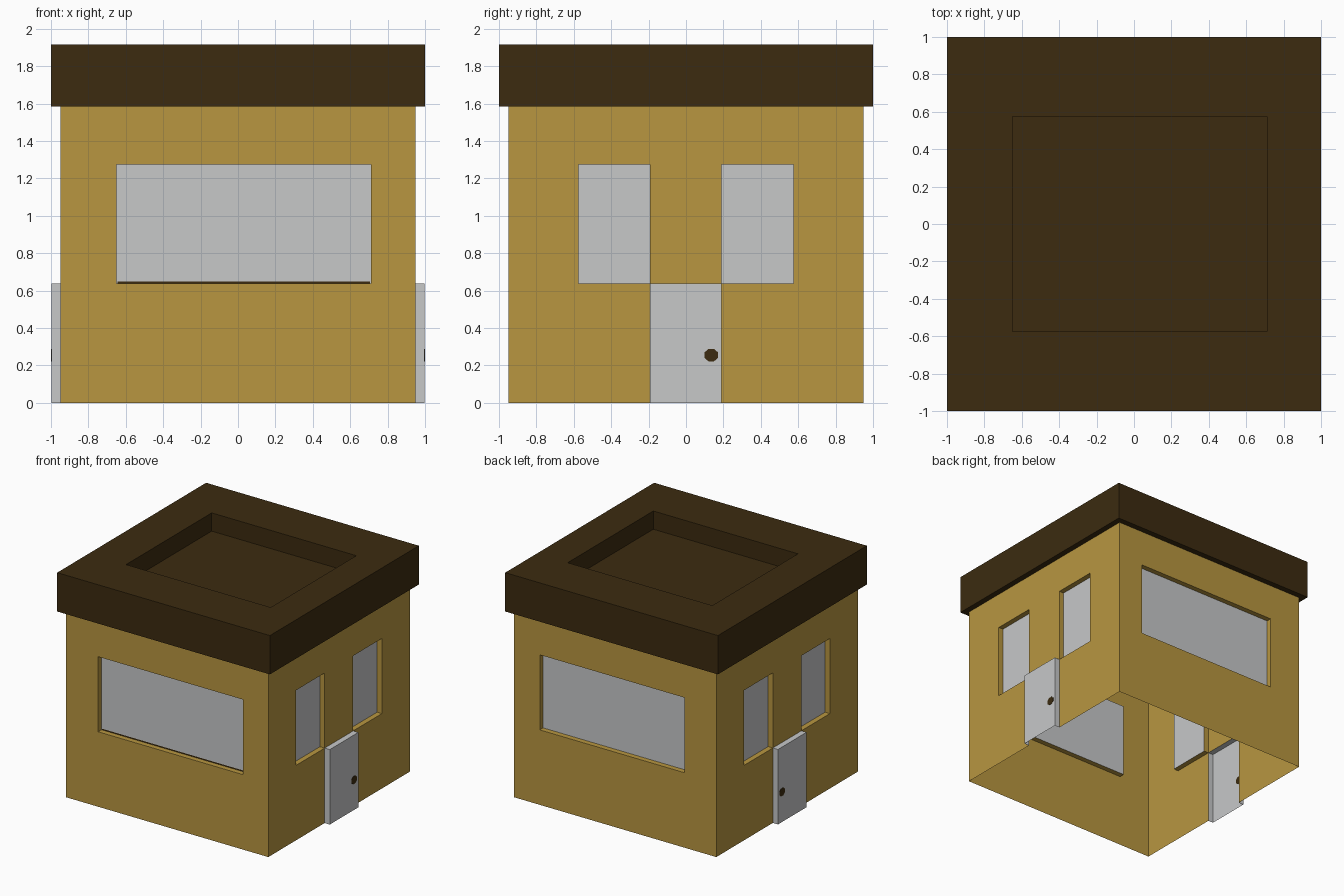
import bpy, math
from mathutils import Vector

if "Cube" in bpy.data.objects:
    bpy.data.objects.remove(bpy.data.objects["Cube"])


def material(name, rgb):
    m = bpy.data.materials.new(name)
    m.diffuse_color = (*rgb, 1)
    m.use_nodes = True
    m.node_tree.nodes["Principled BSDF"].inputs["Base Color"].default_value = m.diffuse_color
    return m


OCHRE = material("ochre_wall", (0.479, 0.305, 0.051))
GREY = material("pale_grey", (0.571, 0.578, 0.584))
BROWN = material("dark_brown", (0.045, 0.024, 0.005))


def make(name, faces, mat):
    """Build an object from a list of polygons, merging shared corners."""
    index, polys = {}, []
    for f in faces:
        polys.append([index.setdefault(tuple(round(c, 4) for c in p), len(index)) for p in f])
    mesh = bpy.data.meshes.new(name)
    mesh.from_pydata(list(index), [], polys)
    mesh.materials.append(mat)
    ob = bpy.data.objects.new(name, mesh)
    bpy.context.collection.objects.link(ob)
    return ob


def bridge(a, b):
    n = len(a)
    return [[a[i], a[(i + 1) % n], b[(i + 1) % n], b[i]] for i in range(n)]


H = 0.95          # half width of the walls
WALL_TOP = 1.585
SILL, HEAD = 0.637, 1.275
RECESS = -0.045   # window depth
PROUD = 0.048     # door projection

long_side = [(-0.65, 0.71, SILL, HEAD, RECESS)]
door_side = [(-0.575, -0.193, SILL, HEAD, RECESS),
             (0.19, 0.575, SILL, HEAD, RECESS),
             (-0.193, 0.19, 0.0, SILL, PROUD)]

# name, outward normal, rightward direction, sign of world axis, openings
sides = [("front", (0, -1, 0), (1, 0, 0), 1, long_side),
         ("right", (1, 0, 0), (0, 1, 0), 1, door_side),
         ("back", (0, 1, 0), (-1, 0, 0), -1, long_side),
         ("left", (-1, 0, 0), (0, -1, 0), -1, door_side)]

wall_faces = []
for name, n, r, s, openings in sides:
    n, r = Vector(n), Vector(r)

    def P(u, z, d=0.0):
        return r * u + n * (H + d) + Vector((0, 0, z))

    def rect(u0, u1, z0, z1, d=0.0):
        return [P(u0, z0, d), P(u1, z0, d), P(u1, z1, d), P(u0, z1, d)]

    local = [(*sorted((s * a, s * b)), z0, z1, d) for a, b, z0, z1, d in openings]

    # wall sheet as a grid with the openings left out
    us = sorted({-H, H} | {u for o in local for u in o[:2]})
    zs = sorted({0.0, WALL_TOP} | {z for o in local for z in o[2:4]})
    for u0, u1 in zip(us, us[1:]):
        for z0, z1 in zip(zs, zs[1:]):
            uc, zc = (u0 + u1) / 2, (z0 + z1) / 2
            if not any(o[0] < uc < o[1] and o[2] < zc < o[3] for o in local):
                wall_faces.append(rect(u0, u1, z0, z1))

    # recessed windows and projecting doors
    panes = []
    for u0, u1, z0, z1, d in local:
        outer, inner = rect(u0, u1, z0, z1), rect(u0, u1, z0, z1, d)
        ring = bridge(outer, inner)
        if d < 0:
            wall_faces += ring
            panes.append(inner)
        else:
            make(name + "_door", ring[1:] + [inner], GREY)
            # eight-sided flat knob, let through the door
            pts = [(0.135 + 0.037 * cx, 0.255 + 0.033 * cz) for cx, cz in
                   [(math.cos(math.radians(22.5 + 45 * k)) / math.cos(math.radians(22.5)),
                     math.sin(math.radians(22.5 + 45 * k)) / math.cos(math.radians(22.5)))
                    for k in range(8)]]
            if s < 0:
                pts.reverse()
            low = [P(s * y, z, PROUD - 0.002) for y, z in pts]
            high = [P(s * y, z, PROUD + 0.002) for y, z in pts]
            make(name + "_door_knob", bridge(low, high) + [high, low[::-1]], BROWN)
    make(name + "_windows", panes, GREY)

    # thin dark strip along the foot of the front window
    if name == "front":
        u0, u1 = local[0][:2]
        make("front_window_strip",
             [rect(u0 + 0.005, u1 - 0.005, SILL + 0.002, SILL + 0.012, RECESS + 0.003)], BROWN)

make("walls", wall_faces, OCHRE)


# roof slab: eave, sides, rim, then the sunken middle
def level(x0, x1, y0, y1, z):
    return [Vector(p) for p in ((x0, y0, z), (x1, y0, z), (x1, y1, z), (x0, y1, z))]


rings = [level(-H, H, -H, H, WALL_TOP),
         level(-1, 1, -1, 1, WALL_TOP),
         level(-1, 1, -1, 1, 1.915),
         level(-0.65, 0.71, -0.575, 0.575, 1.915),
         level(-0.65, 0.71, -0.575, 0.575, 1.76)]
roof = [f for a, b in zip(rings, rings[1:]) for f in bridge(a, b)] + [rings[-1]]
make("roof", roof, BROWN)
